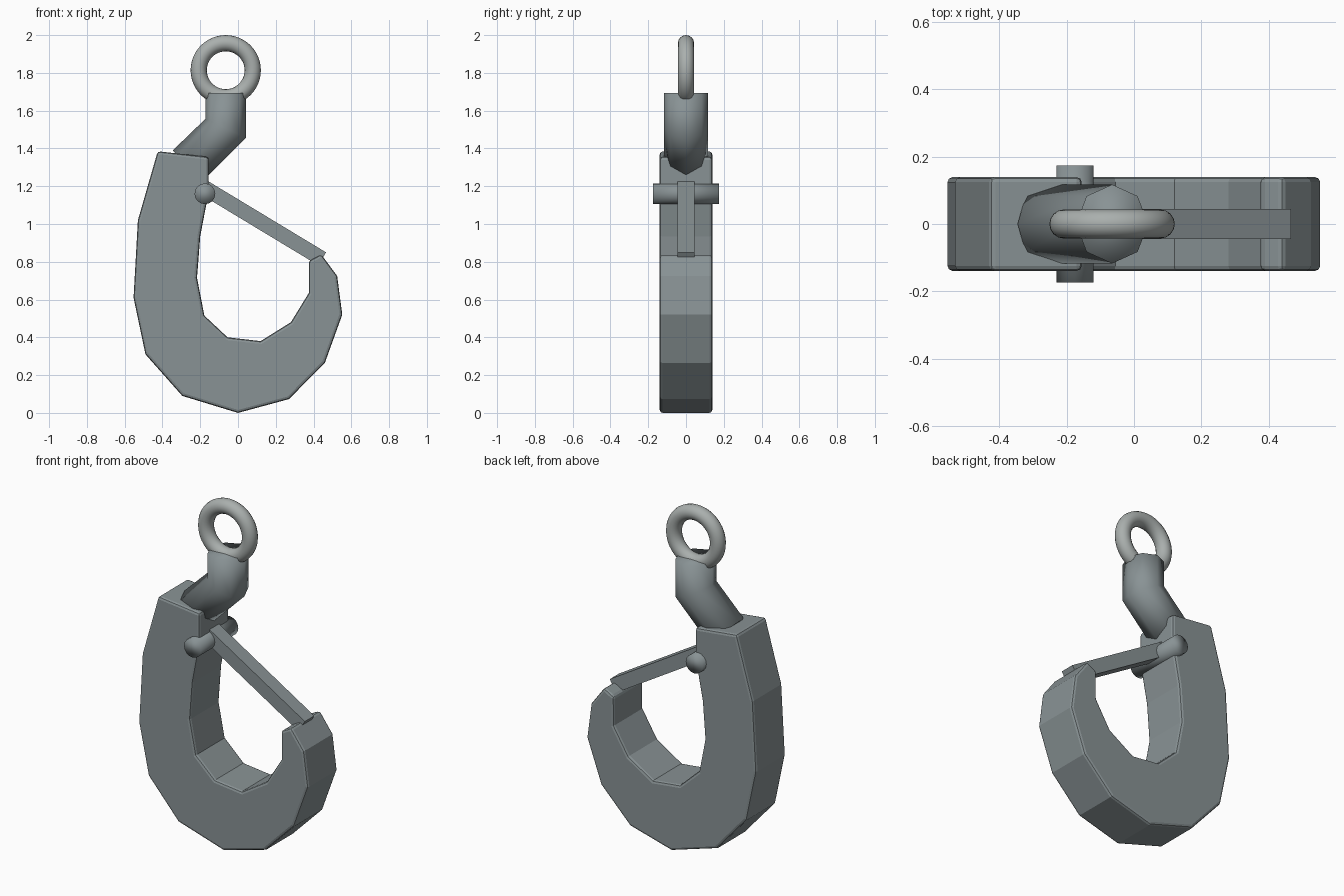
import bpy, bmesh, math
from mathutils import Vector

cube = bpy.data.objects.get("Cube")
if cube:
    bpy.data.objects.remove(cube)


def material(name, rgb):
    m = bpy.data.materials.new(name)
    m.use_nodes = True
    m.diffuse_color = (*rgb, 1)
    m.node_tree.nodes["Principled BSDF"].inputs["Base Color"].default_value = (*rgb, 1)
    return m


steel = material("dark steel", (0.25, 0.29, 0.30))
bright = material("bright steel", (0.40, 0.43, 0.42))


def add_object(name, bm, mat, smooth=False):
    bmesh.ops.recalc_face_normals(bm, faces=bm.faces)
    mesh = bpy.data.meshes.new(name)
    bm.to_mesh(mesh)
    bm.free()
    mesh.materials.append(mat)
    for p in mesh.polygons:
        p.use_smooth = smooth
    ob = bpy.data.objects.new(name, mesh)
    bpy.context.collection.objects.link(ob)
    return ob


def plate(name, outline, half, mat):
    """Extrude an x-z outline symmetrically along y."""
    bm = bmesh.new()
    face = bm.faces.new([bm.verts.new((x, -half, z)) for x, z in outline])
    side = bmesh.ops.extrude_face_region(bm, geom=[face])["geom"]
    for v in side:
        if isinstance(v, bmesh.types.BMVert):
            v.co.y = half
    return add_object(name, bm, mat)


# Hook body: outer curve down to the tip, then the inner curve back up
outer = [(-0.425, 1.385), (-0.53, 1.02), (-0.553, 0.61), (-0.49, 0.31),
         (-0.295, 0.09), (0, 0), (0.27, 0.073), (0.46, 0.265),
         (0.552, 0.52), (0.525, 0.725), (0.44, 0.84)]
inner = [(0.375, 0.805), (0.375, 0.635), (0.28, 0.48), (0.12, 0.38),
         (-0.055, 0.40), (-0.178, 0.515), (-0.217, 0.715),
         (-0.2, 0.935), (-0.155, 1.17), (-0.155, 1.355)]
hook = plate("hook_body", outer + inner, 0.139, steel)
bevel = hook.modifiers.new("rounded_edges", 'BEVEL')
bevel.width = 0.015
bevel.segments = 2
bevel.limit_method = 'ANGLE'
bevel.angle_limit = math.radians(50)

# Safety latch: straight bar from the pin to the hook tip
start, end = Vector((-0.165, 1.231)), Vector((0.466, 0.85))
along = (end - start).normalized()
drop = Vector((along.y, -along.x)) * 0.08
plate("safety_latch", [start, end, end + drop, start + drop], 0.044, steel)


def tube(name, sections, sides, mat):
    """Join elliptical rings, each given by centre and two half axes."""
    bm = bmesh.new()
    rings = []
    for centre, a, b in sections:
        angles = [math.tau * i / sides for i in range(sides)]
        rings.append([bm.verts.new(Vector(centre) + Vector(a) * math.cos(t)
                                   + Vector(b) * math.sin(t)) for t in angles])
    for r, s in zip(rings, rings[1:]):
        for i in range(sides):
            j = (i + 1) % sides
            bm.faces.new((r[i], r[j], s[j], s[i]))
    bm.faces.new(rings[0])
    bm.faces.new(rings[-1])
    return add_object(name, bm, mat, smooth=True)


# Bent neck: vertical at the top, slanting into the hook
depth = (0, 0.117, 0)
tube("bent_neck", [((-0.065, 0, 1.693), (0.107, 0, 0), depth),
                   ((-0.065, 0, 1.507), (0.107, 0, -0.05), depth),
                   ((-0.265, 0, 1.31), (0.08, 0, -0.08), depth)], 8, steel)

# Latch pin through the hook
axes = ((0.055, 0, 0), (0, 0, 0.055))
tube("latch_pin", [((-0.175, y, 1.16), *axes) for y in (-0.174, 0.174)], 16, steel)

# Lifting ring
bpy.ops.mesh.primitive_torus_add(major_radius=0.143, minor_radius=0.043,
                                 major_segments=48, minor_segments=16,
                                 location=(-0.065, 0, 1.814),
                                 rotation=(math.pi / 2, 0, 0))
ring = bpy.context.object
ring.name = "lifting_ring"
ring.data.materials.append(bright)
bpy.ops.object.shade_smooth()
